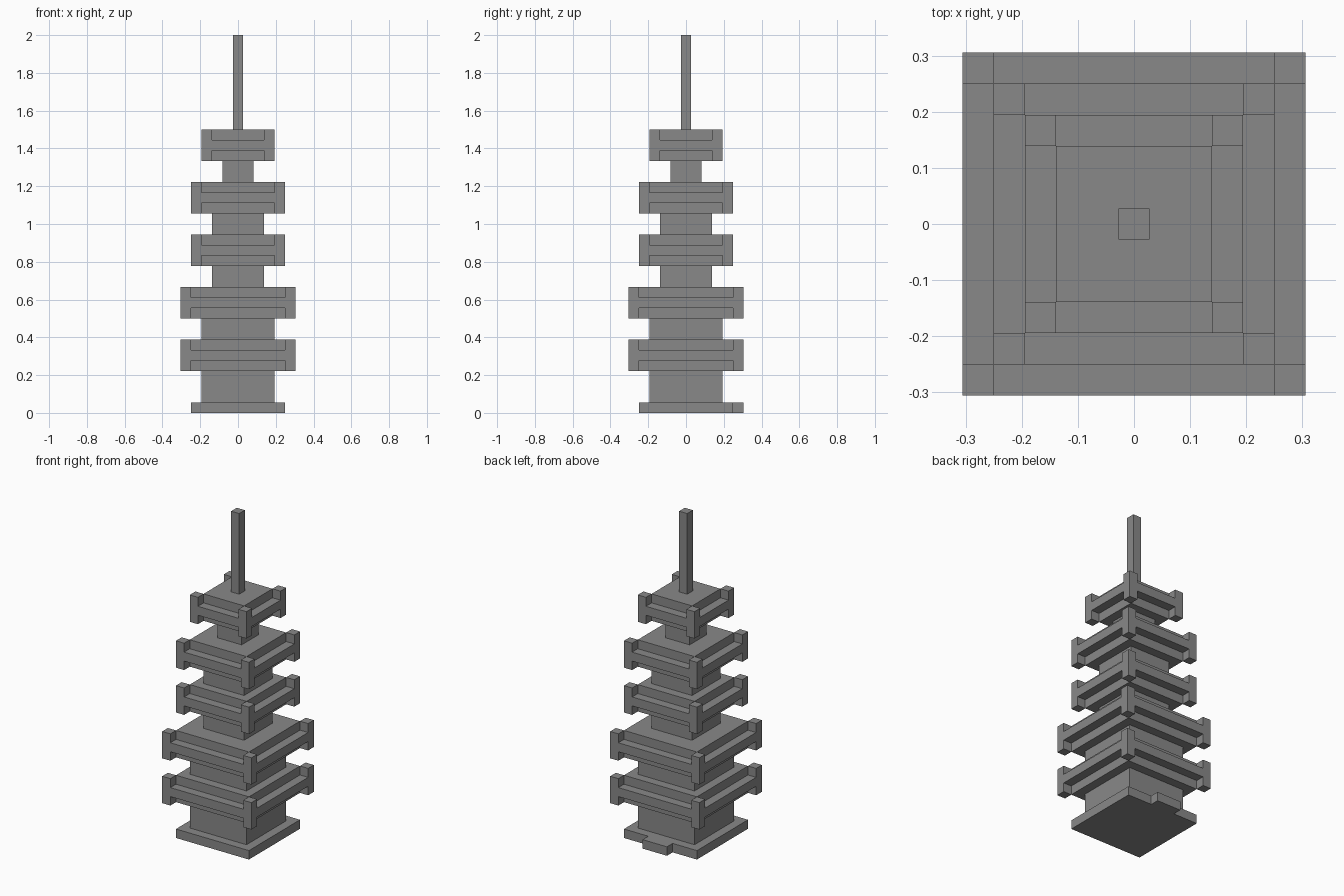
import bpy
import bmesh
import math
from mathutils import Vector

if "Cube" in bpy.data.objects:
    bpy.data.objects.remove(bpy.data.objects["Cube"], do_unlink=True)

U = 2 / 36  # one block

stone = bpy.data.materials.new("grey_stone")
stone.use_nodes = True
colour = (0.25, 0.25, 0.25, 1)
stone.diffuse_color = colour
bsdf = stone.node_tree.nodes["Principled BSDF"]
bsdf.inputs["Base Color"].default_value = colour
bsdf.inputs["Roughness"].default_value = 0.9


def build_cells(name, xs, ys, zs, filled):
    """Join the filled cells of an uneven grid into one clean shell."""
    axes = (xs, ys, zs)
    cells = {(i, j, k)
             for i in range(len(xs) - 1)
             for j in range(len(ys) - 1)
             for k in range(len(zs) - 1) if filled(i, j, k)}
    bm = bmesh.new()
    for cell in cells:
        for axis in range(3):
            for side in (0, 1):
                neighbour = list(cell)
                neighbour[axis] += 2 * side - 1
                if tuple(neighbour) in cells:
                    continue
                a, b = (axis + 1) % 3, (axis + 2) % 3
                corners = []
                for da, db in ((0, 0), (1, 0), (1, 1), (0, 1)):
                    p = Vector()
                    p[axis] = axes[axis][cell[axis] + side]
                    p[a] = axes[a][cell[a] + da]
                    p[b] = axes[b][cell[b] + db]
                    corners.append(bm.verts.new(p * U))
                bm.faces.new(corners if side else corners[::-1])
    bmesh.ops.remove_doubles(bm, verts=bm.verts[:], dist=U / 100)
    bmesh.ops.dissolve_limit(bm, angle_limit=math.radians(1),
                             verts=bm.verts[:], edges=bm.edges[:])
    mesh = bpy.data.meshes.new(name)
    bm.to_mesh(mesh)
    bm.free()
    mesh.materials.append(stone)
    obj = bpy.data.objects.new(name, mesh)
    bpy.context.collection.objects.link(obj)
    return obj


def block(name, width, bottom, top):
    span = (-width / 2, width / 2)
    return build_cells(name, span, span, (bottom, top), lambda i, j, k: True)


def roof(name, width, bottom):
    """Solid core, thin ledge around it, and tall posts at the corners."""
    h = width / 2
    span = (-h, 1 - h, h - 1, h)
    levels = [bottom + n for n in range(4)]
    return build_cells(name, span, span, levels,
                       lambda i, j, k: k == 1 or (i == 1) == (j == 1))


# Base slab with a doorstep at the back
build_cells("base", (-4.5, -1.5, 1.5, 4.5), (-4.5, 4.5, 5.5), (0, 1),
            lambda i, j, k: j == 0 or i == 1)

# Storeys: wall width, wall bottom, roof bottom, roof width
storeys = [(7, 1, 4, 11), (7, 7, 9, 11), (5, 12, 14, 9),
           (5, 17, 19, 9), (3, 22, 24, 7)]
for n, (wall_width, wall_z, roof_z, roof_width) in enumerate(storeys, 1):
    block(f"wall_{n}", wall_width, wall_z, roof_z)
    roof(f"roof_{n}", roof_width, roof_z)

# Spire
block("spire", 1, 27, 36)
